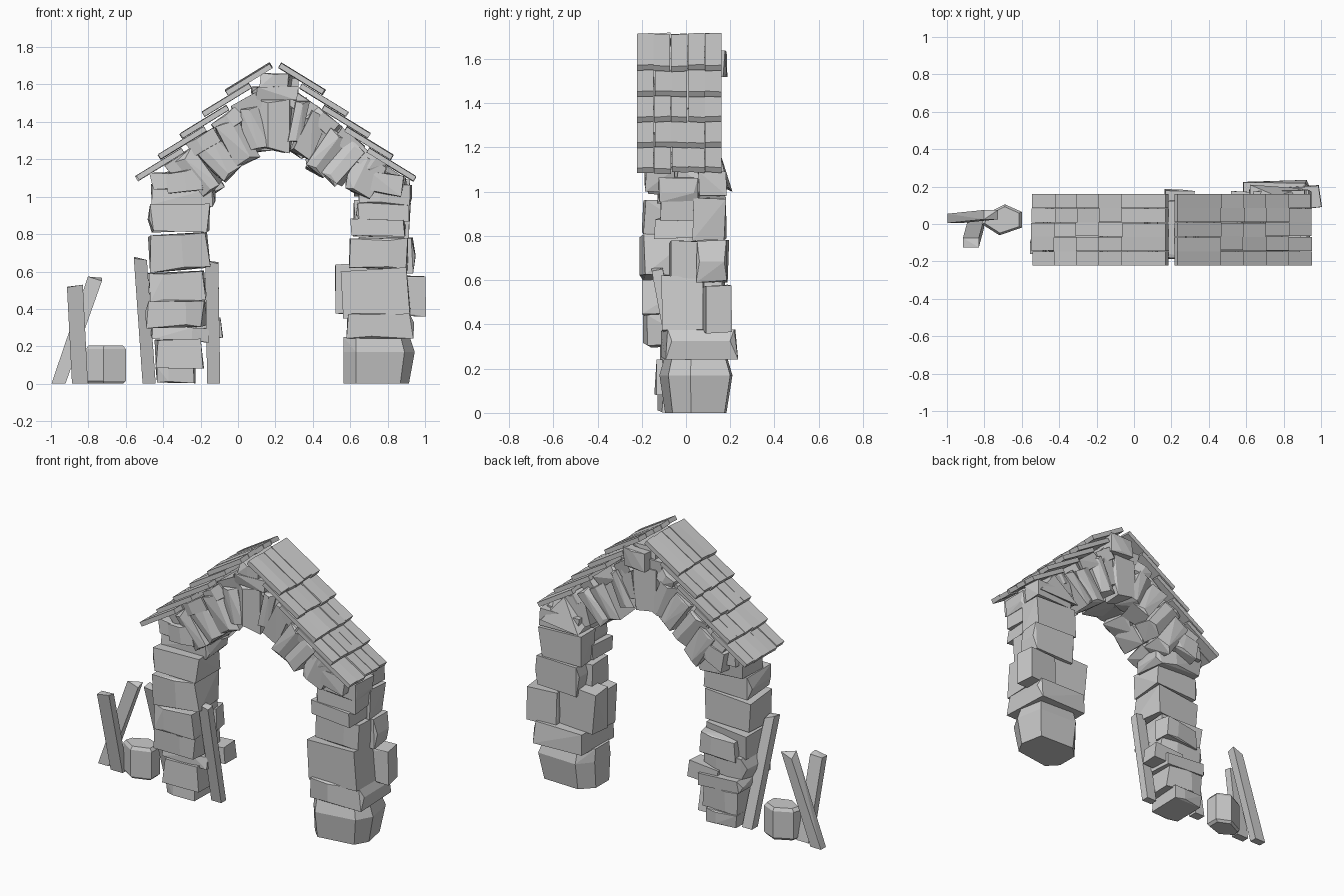
import bpy, bmesh, math, random
from mathutils import Vector, Matrix

if "Cube" in bpy.data.objects:
    bpy.data.objects.remove(bpy.data.objects["Cube"])

random.seed(11)
R = random.uniform


def add_object(name, bm):
    me = bpy.data.meshes.new(name)
    bmesh.ops.recalc_face_normals(bm, faces=bm.faces)
    bm.to_mesh(me)
    bm.free()
    ob = bpy.data.objects.new(name, me)
    bpy.context.collection.objects.link(ob)
    return ob


def hull(name, pts):
    bm = bmesh.new()
    for p in pts:
        bm.verts.new(p)
    bmesh.ops.convex_hull(bm, input=bm.verts)
    bmesh.ops.delete(bm, geom=[v for v in bm.verts if not v.link_faces], context='VERTS')
    bmesh.ops.dissolve_limit(bm, angle_limit=math.radians(7), verts=bm.verts, edges=bm.edges)
    return add_object(name, bm)


def stone(name, c, size, angle=0.0, jit=0.1, twist=5):
    """Rough-hewn block: jittered box corners plus bulges on some sides."""
    rot = (Matrix.Rotation(math.radians(angle), 3, 'Y')
           @ Matrix.Rotation(math.radians(R(-twist, twist)), 3, 'Z'))
    pts = []
    for sx in (-1, 1):
        for sy in (-1, 1):
            for sz in (-1, 1):
                pts.append([s * (0.52 - R(0, jit)) for s in (sx, sy, sz)])
    for s in (-1, 1):
        if R(0, 1) < 0.6:
            o = R(-0.2, 0.2)
            pts += [[o, s * 0.54, -0.4], [o, s * 0.54, 0.42]]
        if R(0, 1) < 0.3:
            o = R(-0.2, 0.2)
            pts += [[s * 0.53, -0.4, o], [s * 0.53, 0.4, o]]
    return hull(name, [Vector(c) + rot @ Vector([p[i] * size[i] for i in range(3)]) for p in pts])


def block(name, x0, x1, y0, y1, z0, z1, jit=0.1):
    return stone(name, ((x0 + x1) / 2, (y0 + y1) / 2, (z0 + z1) / 2),
                 (x1 - x0, y1 - y0, z1 - z0), R(-4, 4) if z0 > 0.01 else 0, jit)


def plank(name, bottom, top, w, d):
    pts = []
    for p, end in ((bottom, 0), (top, 1)):
        for sx in (-1, 1):
            for sy in (-1, 1):
                pts.append((p[0] + sx * w / 2, p[1] + sy * d / 2,
                            p[2] + (end * sx * R(-0.02, 0.02))))
    return hull(name, pts)


# left pillar: x0, x1, y0, y1, z0, z1
left = [
    (-.44, -.22, -.12, .12, .004, .09), (-.45, -.18, -.15, .11, .08, .24),
    (-.46, -.16, -.11, .13, .23, .31), (-.48, -.17, -.18, .08, .30, .45),
    (-.48, -.17, -.19, .07, .44, .60), (-.49, -.15, -.20, .05, .60, .81),
    (-.47, -.15, -.20, .05, .81, .96), (-.47, -.13, -.13, .09, .95, 1.06),
    (-.46, -.16, -.16, .12, 1.04, 1.13), (-.30, -.075, -.02, .11, .24, .35),
    (-.42, -.16, .0, .11, .42, .56),
]
for i, b in enumerate(left):
    block(f"left_pillar_stone_{i}", *b)

# right pillar
right = [
    (.58, .93, -.10, .23, .24, .38), (.56, .92, -.10, .09, .36, .61),
    (.79, 1.0, .08, .20, .36, .58), (.52, .80, .04, .17, .37, .64),
    (.59, .91, -.07, .10, .61, .78), (.64, .94, .05, .19, .59, .78),
    (.60, .90, -.13, .06, .79, .88), (.62, .92, .03, .18, .78, .98),
    (.64, .91, -.12, .04, .87, .97), (.65, .92, -.12, .06, .96, 1.07),
    (.64, .92, .05, .18, .98, 1.09), (.62, .86, -.15, .05, 1.03, 1.11),
]
for i, b in enumerate(right):
    block(f"right_pillar_stone_{i}", *b, jit=0.07)
hull("right_pillar_pointed_stone", [(.62, .07, 1.06), (.92, .06, 1.08), (.90, .19, 1.02),
                                    (.62, .21, 1.0), (.76, .15, 1.19), (.70, .06, 1.17)])

# right base stone: six sided, widest two thirds up
plan = ((.565, -.04), (.63, -.12), (.89, -.08), (.945, .02), (.91, .20), (.64, .21), (.565, .12))
hull("right_base_stone", [(.75 + (x - .75) * (s if x > .75 else 1), .04 + (y - .04) * s, z)
                          for x, y in plan for z, s in ((0, .84), (.17, 1), (.25, .86))])

# arch: x, z, width, height, tilt
arch = [
    (-.29, 1.08, .22, .13, -10), (-.20, 1.13, .13, .26, -38), (-.11, 1.21, .14, .26, -42),
    (-.01, 1.29, .14, .26, -30), (.08, 1.36, .12, .26, -15), (.20, 1.38, .17, .29, 0),
    (.31, 1.40, .08, .25, 12), (.38, 1.34, .11, .26, 25), (.47, 1.24, .13, .25, 38),
    (.57, 1.18, .12, .24, 42), (.68, 1.11, .17, .22, 25), (.78, 1.07, .22, .12, 8),
]
for i, (x, z, w, h, a) in enumerate(arch):
    s = R(-.05, .03)
    stone(f"arch_stone_front_{i}", (x, (s - .18) / 2, z), (w, s + .18, h), a + R(-4, 4), .14, 10)
    stone(f"arch_stone_back_{i}", (x + R(-.02, .02), (s + .15) / 2, z + R(-.02, .02)),
          (w, .15 - s, h), a + R(-8, 8), .14, 10)

# infill stones between the arch and the roof
infill = [(-.30, 1.18, -35), (-.18, 1.29, -35), (-.05, 1.40, -35), (.06, 1.49, -30),
          (.34, 1.49, 30), (.46, 1.40, 35), (.59, 1.29, 35), (.70, 1.19, 35)]
for i, (x, z, a) in enumerate(infill):
    stone(f"infill_stone_{i}", (x, R(-.03, .0), z), (.17, .31, .09), a + R(-5, 5))
stone("ridge_stone_lower", (.20, -.02, 1.55), (.24, .34, .08))
stone("ridge_stone_upper", (.20, -.02, 1.62), (.16, .30, .08))
stone("ridge_stone_back", (.24, .12, 1.58), (.17, .12, .12))

# roof shingles: five overlapping rows on each slope, five per row
slope = math.radians(31.5)
edges_y = [-.222, -.145, -.068, .008, .085, .162]
for side, label in ((-1, "left"), (1, "right")):
    for row in range(5):
        for col in range(5):
            ya, yb = edges_y[col] + .001, edges_y[col + 1] - .001
            skew = R(-.004, .004) if 0 < col < 4 else 0
            length = .29 if row < 4 else .28
            ex, lift, tilt = R(-.004, .008), R(-.003, .003), R(-.003, .003)
            bm = bmesh.new()
            bmesh.ops.create_cube(bm, size=1)
            for v in bm.verts:
                u = -ex if v.co.x > 0 else -length
                t = 0 if v.co.z > 0 else -.028
                far = v.co.y > 0
                d = .75 - row * .12 + u * math.cos(slope) + t * math.sin(slope)
                z = 1.108 + row * .115 - u * math.sin(slope) + t * math.cos(slope)
                z += lift + (tilt if far else -tilt)
                v.co = (.2 + side * d, (yb if far else ya) + skew, z)
            add_object(f"{label}_shingle_{row}_{col}", bm)

# planks leaning on the left pillar
plank("outer_leaning_plank", (-.475, .03, 0), (-.522, -.13, .66), .07, .06)
plank("inner_leaning_plank", (-.13, -.01, 0), (-.14, -.13, .65), .07, .05)

# crossed planks and loose rock at the far left
plank("crossed_plank_front", (-.845, .0, 0), (-.872, -.10, .52), .085, .05)
plank("crossed_plank_back", (-.96, .03, 0), (-.765, .05, .555), .075, .05)
rock = [(-.6, .065), (-.69, .105), (-.80, .05), (-.815, 0), (-.72, -.06), (-.6, -.02)]
hull("loose_rock", [(x, y, z) for x, y in rock for z in (.015, .185)]
     + [(-.7 + (x + .7) * .85, .02 + (y - .02) * .85, z) for x, y in rock for z in (0, .205)])
